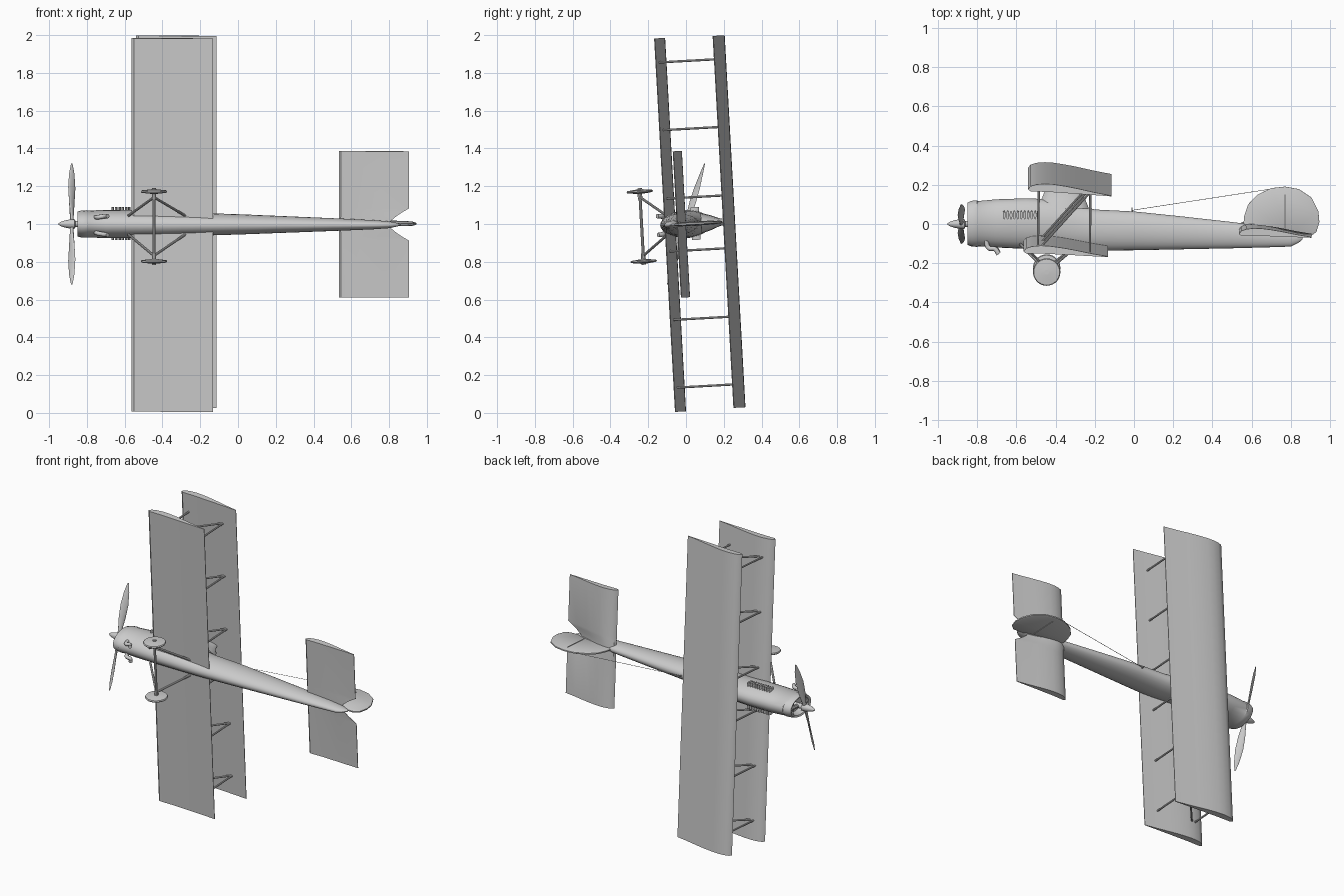
import bpy, bmesh, math
from mathutils import Matrix, Vector

if "Cube" in bpy.data.objects:
    bpy.data.objects.remove(bpy.data.objects["Cube"])

# Local frame: nose -x, up +y, span along z; the whole aircraft is banked a little
FRAME = Matrix.Translation((0, 0, 1)) @ Matrix.Rotation(math.radians(3.2), 4, 'X')
parts = []

grey = bpy.data.materials.new("plain grey")
grey.use_nodes = True
grey.diffuse_color = (0.6, 0.6, 0.6, 1)
grey.node_tree.nodes["Principled BSDF"].inputs["Base Color"].default_value = (0.6, 0.6, 0.6, 1)


def add(name, data):
    obj = bpy.data.objects.new(name, data)
    bpy.context.collection.objects.link(obj)
    data.materials.append(grey)
    obj.matrix_world = FRAME
    if data.id_type == 'MESH':
        parts.append(obj)
    return obj


def finish(name, bm):
    bmesh.ops.recalc_face_normals(bm, faces=bm.faces)
    mesh = bpy.data.meshes.new(name)
    bm.to_mesh(mesh)
    bm.free()
    return add(name, mesh)


def loft(name, sections, matrix=Matrix()):
    """Skin matching closed sections and cap both ends."""
    bm = bmesh.new()
    rings = [[bm.verts.new(matrix @ Vector(p)) for p in s] for s in sections]
    for a, b in zip(rings, rings[1:]):
        for i in range(len(a)):
            j = (i + 1) % len(a)
            bm.faces.new((a[i], a[j], b[j], b[i]))
    bm.faces.new(rings[0])
    bm.faces.new(rings[-1])
    return finish(name, bm)


def circle(n):
    return [(math.cos(2 * math.pi * i / n), math.sin(2 * math.pi * i / n)) for i in range(n)]


def rod(name, a, b, r, r2=None, squash=(1, 1), sides=10):
    a, b = Vector(a), Vector(b)
    d = b - a
    rot = d.to_track_quat('Z', 'Y').to_matrix().to_4x4()
    m = Matrix.Translation((a + b) / 2) @ rot @ Matrix.Diagonal((*squash, 1, 1))
    bm = bmesh.new()
    bmesh.ops.create_cone(bm, cap_ends=True, segments=sides, radius1=r,
                          radius2=r if r2 is None else r2, depth=d.length, matrix=m)
    return finish(name, bm)


# Airfoil: fraction of chord, offset from the chord line
FOIL = [(0, 0), (.03, .018), (.1, .03), (.2, .037), (.3, .038), (.45, .033), (.6, .025), (.8, .012),
        (1, .002), (1, -.002), (.6, -.003), (.25, -.005), (.03, -.01)]


def wing(name, x0, y0, y1, camber, stations):
    loft(name, [[(x0 + (x1 - x0) * t, y0 + (y1 - y0) * t + h * camber, z) for t, h in FOIL]
                for z, x1 in stations])


wing("upper_wing", -.54, .232, .198, .95, [(-.986, -.115), (.986, -.115)])
wing("lower_wing", -.563, -.085, -.112, .95, [(-.99, -.132), (.99, -.132)])
notch = [(0, .80), (.02, .81), (.045, .84), (.065, .87), (.085, .905), (.388, .905)]
wing("tailplane", .535, -.03, -.047, .9, [(-z, x) for z, x in notch[:0:-1]] + notch)

# Fuselage: x, top, bottom, half width; first two stations form the open cowl mouth
body = [(-.80, .085, -.08, .05), (-.845, .093, -.088, .056), (-.85, .108, -.106, .066),
        (-.83, .118, -.114, .071), (-.80, .121, -.117, .073), (-.795, .117, -.114, .071),
        (-.7, .126, -.12, .075), (-.55, .131, -.127, .074), (-.4, .125, -.132, .07),
        (-.3, .10, -.136, .064), (-.2, .074, -.137, .06), (0, .064, -.134, .054),
        (.25, .038, -.129, .044), (.5, .01, -.124, .034), (.72, -.02, -.118, .024),
        (.8, -.035, -.115, .018), (.84, -.05, -.095, .01), (.86, -.062, -.078, .004)]
loft("fuselage", [[(x, (t + b) / 2 + (t - b) / 2 * s, w * c) for c, s in circle(24)]
                  for x, t, b, w in body])

# Radiator frame in the cowl mouth
rod("radiator_post", (-.83, -.09, 0), (-.83, .095, 0), .012)
for y in (-.045, .05):
    rod("radiator_bar", (-.825, y, -.048), (-.825, y, .048), .006)

# Fairing between fuselage and upper wing
loft("centre_fairing", [[(x + l * c, y, w * s) for c, s in circle(16)]
                        for x, y, l, w in [(-.36, .08, .13, .055), (-.36, .13, .11, .04),
                                           (-.37, .18, .08, .02), (-.38, .235, .07, .014)]])

# Fin and rudder
outline = [(.555, -.03), (.562, .04), (.582, .1), (.63, .15), (.7, .183), (.77, .191), (.84, .178),
           (.905, .135), (.94, .065), (.945, .01), (.93, -.04), (.9, -.063), (.8, -.06)]
mid = Vector((.75, .04))
fin = []
for z, k in ((-.008, .94), (-.004, 1), (.004, 1), (.008, .94)):
    fin.append([(*(mid + (Vector(p) - mid) * k), z) for p in outline])
loft("fin_and_rudder", fin)
for s in (-1, 1):
    rod("rudder_hinge", (.77, -.03, .008 * s), (.77, .15, .008 * s), .003)

# Propeller and spinner
loft("spinner", [[(x, r * c, r * s) for c, s in circle(16)]
                 for x, r in [(-.95, .004), (-.94, .011), (-.915, .019), (-.89, .024),
                              (-.865, .025), (-.86, .016), (-.79, .016)]])
blade = [(.0, .012, .012, 70), (.04, .013, .009, 62), (.12, .022, .006, 50), (.2, .024, .004, 38),
         (.28, .016, .003, 28), (.335, .004, .002, 22)]
for turn in (0, 180):
    m = Matrix.Translation((-.88, 0, 0)) @ Matrix.Rotation(math.radians(turn - 20.3), 4, 'X')
    loft("propeller_blade", [[Matrix.Rotation(math.radians(a), 3, 'Z') @ Vector((w * c, t * s, z))
                              for c, s in circle(12)] for z, w, t, a in blade], m)

# Parts repeated on both sides
for s in (-1, 1):
    # N-shaped interplane struts
    for z in (.14, .503, .862):
        front_low, rear_low = (-.49, -.085, z * s), (-.225, -.1, z * s)
        front_top, rear_top = (-.485, .235, z * s), (-.222, .212, z * s)
        for a, b in ((front_low, front_top), (rear_low, rear_top), (front_low, rear_top)):
            rod("wing_strut", a, b, .006)
    # Row of exhaust stubs
    for i in range(10):
        x = -.662 + i * .0175
        rod("exhaust_stub", (x, .05, .045 * s), (x, .05, .087 * s), .007, squash=(1, 3.2))
    # Bent pipe under the cowl
    pipe = bpy.data.curves.new("cowl_pipe", 'CURVE')
    pipe.dimensions = '3D'
    pipe.bevel_depth = .012
    pipe.bevel_resolution = 2
    pipe.use_fill_caps = True
    path = [(-.755, -.08, .04), (-.74, -.12, .043), (-.71, -.125, .048), (-.69, -.15, .05)]
    line = pipe.splines.new('BEZIER')
    line.bezier_points.add(len(path) - 1)
    for point, (x, y, z) in zip(line.bezier_points, path):
        point.co = (x, y, z * s)
        point.handle_left_type = point.handle_right_type = 'AUTO'
    add("cowl_pipe", pipe)
    # Landing gear
    apex = Vector((-.445, -.235, .155 * s))
    for x in (-.58, -.28):
        rod("gear_leg", apex, (x, -.1, .05 * s), .007)
    loft("wheel", [[(apex.x + r * c, apex.y + r * t, .185 * s + dz) for c, t in circle(28)]
                   for dz, r in [(-.012, .015), (-.007, .055), (-.006, .066), (0, .07),
                                 (.006, .066), (.007, .055), (.012, .015)]])
    rod("axle_hub", apex - Vector((0, 0, .012 * s)), apex + Vector((0, 0, .048 * s)), .012)
rod("axle", (-.445, -.235, -.18), (-.445, -.235, .18), .008)

# Aerial post and wire
rod("aerial_post", (-.01, .05, 0), (-.01, .085, 0), .005, .003)
rod("aerial_wire", (-.01, .07, 0), (.765, .189, 0), .0015, sides=6)

bpy.ops.object.select_all(action='DESELECT')
for obj in parts:
    obj.select_set(True)
bpy.context.view_layer.objects.active = parts[0]
bpy.ops.object.shade_smooth_by_angle(angle=math.radians(35))
